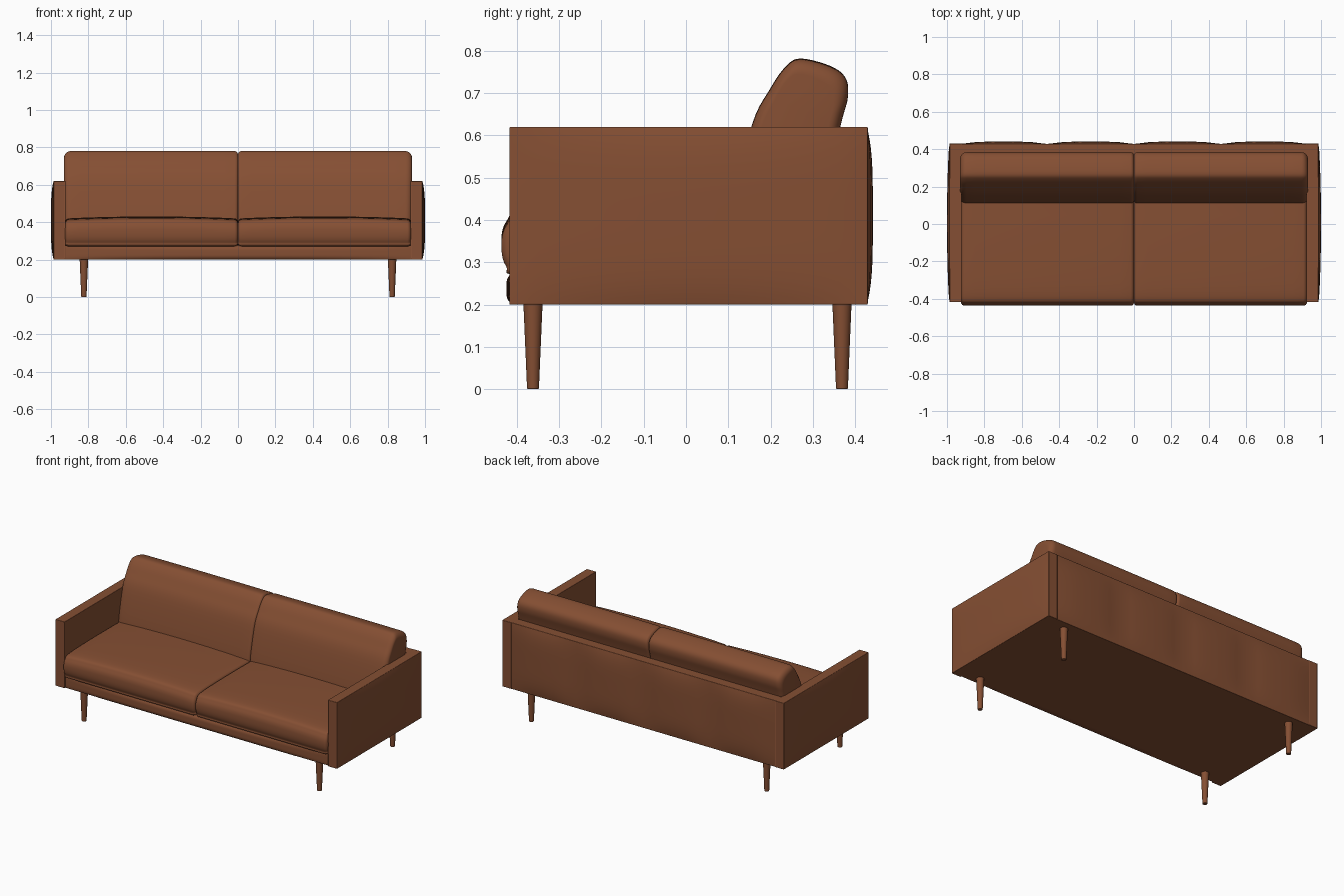
import bpy, bmesh, math
from mathutils import Vector

cube = bpy.data.objects.get("Cube")
if cube:
    bpy.data.objects.remove(cube, do_unlink=True)

leather = bpy.data.materials.new("brown_leather")
leather.use_nodes = True
colour = (0.235, 0.078, 0.033, 1)
leather.diffuse_color = colour
leather.node_tree.nodes["Principled BSDF"].inputs["Base Color"].default_value = colour


def finish(name, bm, bevel=0):
    """Turn a bmesh into a smooth-shaded, optionally bevelled object."""
    bmesh.ops.recalc_face_normals(bm, faces=bm.faces)
    mesh = bpy.data.meshes.new(name)
    bm.to_mesh(mesh)
    bm.free()
    mesh.materials.append(leather)
    obj = bpy.data.objects.new(name, mesh)
    bpy.context.collection.objects.link(obj)
    if bevel:
        mod = obj.modifiers.new("rounded_edges", "BEVEL")
        mod.width, mod.segments = bevel, 4
        mod.limit_method, mod.angle_limit = "ANGLE", math.radians(50)
    bpy.ops.object.select_all(action="DESELECT")
    obj.select_set(True)
    bpy.context.view_layer.objects.active = obj
    bpy.ops.object.shade_smooth_by_angle(angle=math.radians(40))
    return obj


def padded_box(name, low, high, bevel, axis=0, side=1, bulge=0, panels=1):
    """Box whose face on one side of an axis swells into upholstered panels."""
    low, high = Vector(low), Vector(high)
    bm = bmesh.new()
    bmesh.ops.create_cube(bm, size=2)
    if bulge:
        bmesh.ops.subdivide_edges(bm, edges=bm.edges[:], cuts=23, use_grid_fill=True)
    a, b = [i for i in range(3) if i != axis]
    for v in bm.verts:
        u, w = v.co[a], v.co[b]
        swell = 0
        if v.co[axis] * side > 0.99:
            wave = abs(math.sin(math.pi * panels * (u + 1) / 2))
            swell = bulge * wave ** 0.6 * (1 - w ** 4)
        v.co = Vector([low[i] + (high[i] - low[i]) * (v.co[i] + 1) / 2 for i in range(3)])
        v.co[axis] += side * swell
    return finish(name, bm, bevel)


def smooth_loop(points, steps=5):
    """Closed Catmull-Rom curve through a few profile points."""
    pts = [Vector(p) for p in points]
    n, loop = len(pts), []
    for i in range(n):
        p, q, r, s = (pts[(i + k) % n] for k in (-1, 0, 1, 2))
        for j in range(steps):
            t = j / steps
            loop.append(0.5 * (2 * q + (r - p) * t + (2 * p - 5 * q + 4 * r - s) * t * t
                               + (3 * q - p - 3 * r + s) * t ** 3))
    return loop


def cushion(name, profile, x0, x1, r0, r1, crown):
    """Side profile swept along x with rounded ends and a crowned middle."""
    loop = smooth_loop(profile)
    ys, zs = [p.x for p in loop], [p.y for p in loop]
    cy, cz = (min(ys) + max(ys)) / 2, (min(zs) + max(zs)) / 2
    hy, hz = (max(ys) - min(ys)) / 2, (max(zs) - min(zs)) / 2
    arc = [i * math.pi / 12 for i in range(7)]
    stations = [(x0 + r0 * (1 - math.cos(a)), r0 * (1 - math.sin(a))) for a in arc]
    stations += [(x0 + r0 + (x1 - r1 - x0 - r0) * i / 16, 0) for i in range(1, 16)]
    stations += [(x1 - r1 * (1 - math.cos(a)), r1 * (1 - math.sin(a))) for a in reversed(arc)]
    bm = bmesh.new()
    rings = []
    for x, inset in stations:
        lift = crown * math.sin(math.pi * (x - x0) / (x1 - x0)) ** 0.7 if x0 < x < x1 else 0
        ring = []
        for p in loop:
            y = cy + (p.x - cy) * (1 - inset / hy)
            z = cz + (p.y - cz) * (1 - inset / hz)
            ring.append(bm.verts.new((x, y, z + (lift if p.y > cz else 0))))
        rings.append(ring)
    n = len(loop)
    for ra, rb in zip(rings, rings[1:]):
        for i in range(n):
            j = (i + 1) % n
            bm.faces.new((ra[i], ra[j], rb[j], rb[i]))
    bm.faces.new(rings[0])
    bm.faces.new(rings[-1])
    return finish(name, bm)


# Base with a soft front rail, and the four-panel back
padded_box("base", (-0.93, -0.41, 0.2), (0.93, 0.4, 0.275), 0.012,
           axis=1, side=-1, bulge=0.015)
padded_box("back_panel", (-0.93, 0.365, 0.2), (0.93, 0.428, 0.62), 0.012,
           axis=1, bulge=0.014, panels=4)

# Profiles as (y, z) around the side outline
seat_profile = [(-0.437, 0.34), (-0.425, 0.385), (-0.385, 0.41), (-0.2, 0.418),
                (0.1, 0.418), (0.28, 0.41), (0.3, 0.34), (0.28, 0.28),
                (0.0, 0.268), (-0.38, 0.268), (-0.425, 0.29)]
back_profile = [(0.11, 0.41), (0.155, 0.62), (0.2, 0.71), (0.235, 0.76),
                (0.27, 0.78), (0.34, 0.763), (0.377, 0.735), (0.383, 0.69),
                (0.365, 0.62), (0.32, 0.42), (0.28, 0.37), (0.13, 0.36)]

for side, label in ((1, "left"), (-1, "right")):
    # Arm, padded on its outer face
    lo, hi = sorted((side * 0.922, side * 0.986))
    padded_box(label + "_arm", (lo, -0.418, 0.2), (hi, 0.43, 0.62), 0.016,
               axis=0, side=side, bulge=0.014)

    # Seat and back cushions, tighter at the middle seam
    for part, profile, outer, radius, crown in (
            ("seat_cushion", seat_profile, 0.925, 0.02, 0.012),
            ("back_cushion", back_profile, 0.93, 0.035, 0.002)):
        ends = [(0.0, 0.018), (side * outer, radius)]
        (x0, r0), (x1, r1) = sorted(ends)
        cushion(label + "_" + part, profile, x0, x1, r0, r1, crown)

    # Tapered round legs
    for y, place in ((-0.362, "front"), (0.369, "back")):
        bm = bmesh.new()
        bmesh.ops.create_cone(bm, cap_ends=True, segments=24,
                              radius1=0.014, radius2=0.023, depth=0.21)
        bmesh.ops.translate(bm, verts=bm.verts, vec=(side * 0.824, y, 0.105))
        finish(place + "_" + label + "_leg", bm, 0.003)
